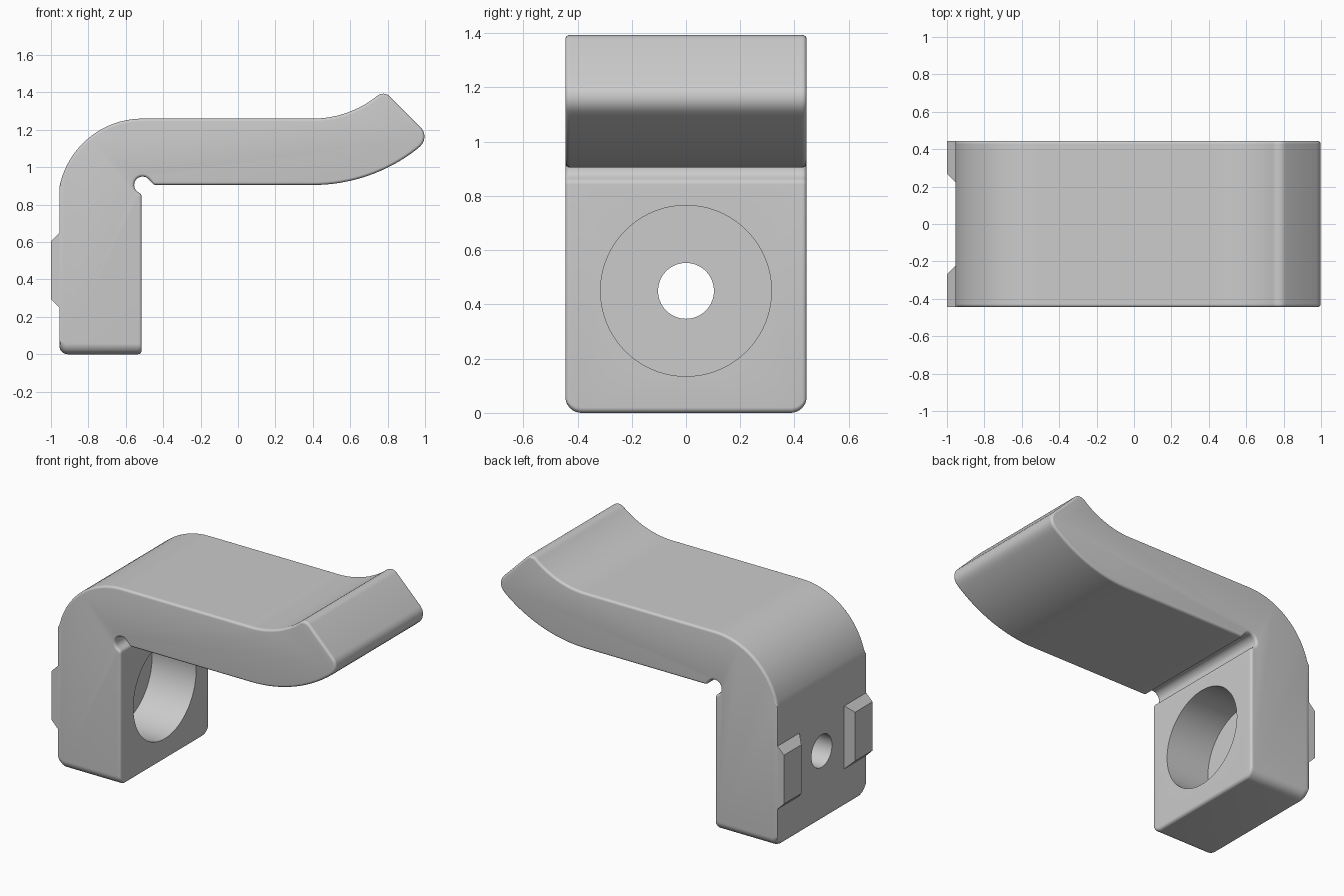
import bpy, bmesh
from math import sin, cos, tan, pi, radians, sqrt
from mathutils import Vector, Matrix

cube = bpy.data.objects.get("Cube")
if cube:
    bpy.data.objects.remove(cube, do_unlink=True)

HALF, RIM, FOOT = 0.445, 0.016, 0.06   # half width, side edge round, foot corner round
BACK, INNER = -0.955, -0.515           # leg faces

grey = bpy.data.materials.new("plain grey")
grey.use_nodes = True
grey.diffuse_color = (0.6, 0.6, 0.6, 1)
grey.node_tree.nodes["Principled BSDF"].inputs["Base Color"].default_value = (0.6, 0.6, 0.6, 1)


def make_object(name, bm):
    bmesh.ops.recalc_face_normals(bm, faces=bm.faces)
    mesh = bpy.data.meshes.new(name)
    bm.to_mesh(mesh)
    bm.free()
    mesh.materials.append(grey)
    obj = bpy.data.objects.new(name, mesh)
    bpy.context.collection.objects.link(obj)
    return obj


def select_only(obj):
    bpy.ops.object.select_all(action='DESELECT')
    obj.select_set(True)
    bpy.context.view_layer.objects.active = obj


def arc(cx, cz, r, a, b, n):
    """Points on a circle from angle a to b in degrees; no corner rounding."""
    angles = [radians(a + (b - a) * i / n) for i in range(n + 1)]
    return [(cx + r * cos(t), cz + r * sin(t), 0) for t in angles]


def rounded(corners, n=6):
    """Replace each corner that has a radius by a tangent arc."""
    out = []
    for i, (x, z, r) in enumerate(corners):
        p = Vector((x, z))
        if not r:
            out.append(p)
            continue
        u = (Vector(corners[i - 1][:2]) - p).normalized()
        v = (Vector(corners[(i + 1) % len(corners)][:2]) - p).normalized()
        half = u.angle(v) / 2
        centre = p + (u + v).normalized() * r / sin(half)
        start = (p + u * r / tan(half) - centre).normalized()
        end = (p + v * r / tan(half) - centre).normalized()
        for k in range(n + 1):
            out.append(centre + start.slerp(end, k / n) * r)
    return out


# Side outline: foot, relief notch, arm underside, tip, arm top, rounded shoulder
outline = rounded(
    [(BACK, 0, 0.045), (INNER, 0, 0.02), (INNER, 0.855, 0.025)]
    + arc(-0.51, 0.905, 0.045, 230, 40, 16)
    + [(-0.45, 0.905, 0.025)]
    + arc(0.4, 1.81, 0.905, -90, -52, 16)
    + [(1.03, 1.16, 0.07), (0.779, 1.411, 0.05)]
    + arc(0.4, 1.81, 0.55, -53, -90, 14)
    + arc(-0.51, 0.807, 0.453, 90, 168.5, 20)
)


def inset_dir(i):
    """Inward direction at an outline point; the back of the leg stays square."""
    p, a, b = outline[i], outline[i - 1], outline[(i + 1) % len(outline)]
    if p.x < BACK + 0.01 and p.y < 0.91:
        return Vector((0, 0))
    u, v = (p - a).normalized(), (b - p).normalized()
    d = Vector((-u.y - v.y, u.x + v.x)).normalized()
    return d / max(0.5, d.dot(Vector((-v.y, v.x))))


# Bracket body: stacked outlines, narrowing at the sides and lifting at the foot corners
half_layers = [HALF - FOOT + FOOT * sin(pi / 2 * k / 8) for k in range(8)]
half_layers += [HALF - RIM + RIM * sin(pi / 2 * k / 5) for k in range(6)]
half_layers.sort()
layers = [-y for y in reversed(half_layers)] + half_layers
inward = [inset_dir(i) for i in range(len(outline))]
bm = bmesh.new()
rings = []
for y in layers:
    s = max(0, abs(y) - HALF + RIM)
    inset = RIM - sqrt(max(0, RIM * RIM - s * s))
    t = max(0, abs(y) - HALF + FOOT)
    lift = FOOT - sqrt(max(0, FOOT * FOOT - t * t))
    ring = []
    for p, d in zip(outline, inward):
        q = p + d * inset
        z = q.y + (max(0, lift - inset) if p.y < 0.1 else 0)
        ring.append(bm.verts.new((q.x, y, z)))
    rings.append(ring)
for a, b in zip(rings, rings[1:]):
    for i in range(len(a)):
        bm.faces.new((a[i - 1], a[i], b[i], b[i - 1]))
bm.faces.new(rings[0])
bm.faces.new(rings[-1])
body = make_object("bracket_body", bm)


def drill(radius, x0, x1, sides):
    """Cut a round hole along x through the leg."""
    tool = bmesh.new()
    turn = Matrix.Translation(((x0 + x1) / 2, 0, 0.45)) @ Matrix.Rotation(pi / 2, 4, 'Y')
    bmesh.ops.create_cone(tool, cap_ends=True, segments=sides, radius1=radius,
                          radius2=radius, depth=x1 - x0, matrix=turn)
    cutter = make_object("hole_cutter", tool)
    cutter.hide_render = True
    mod = body.modifiers.new("hole", 'BOOLEAN')
    mod.operation, mod.solver, mod.object = 'DIFFERENCE', 'EXACT', cutter
    select_only(body)
    bpy.ops.object.modifier_apply(modifier=mod.name)
    bpy.data.objects.remove(cutter, do_unlink=True)


# Wide counterbore from the inner face, small bolt hole through the back
drill(0.315, -0.825, -0.4, 96)
drill(0.103, -1.1, -0.7, 64)
select_only(body)
bpy.ops.object.shade_smooth_by_angle(angle=radians(32))

# Locating pads: chamfered blocks on the back of the leg, flush with the sides
for side, name in ((1, "left_locating_pad"), (-1, "right_locating_pad")):
    bm = bmesh.new()
    bmesh.ops.create_cube(bm, size=1)
    for v in bm.verts:
        slope = 0.045 if v.co.x > 0 else 0
        y = HALF if v.co.y > 0 else 0.27 - slope
        z = 0.605 + slope if v.co.z > 0 else 0.295 - slope
        v.co = (BACK if slope else -1.0, side * y, z)
    make_object(name, bm)
